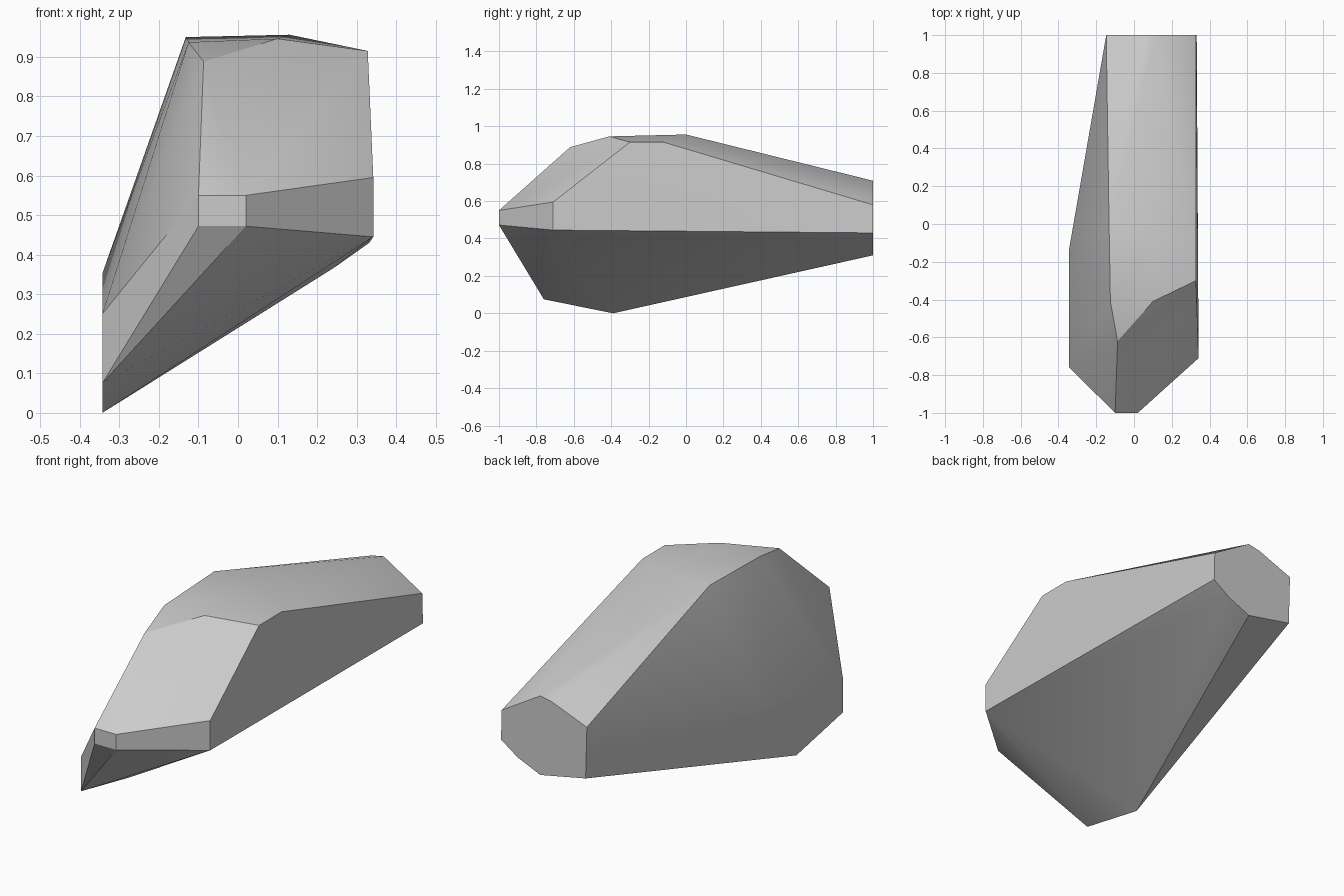
import bpy, bmesh, math

# Clear the default object
cube = bpy.data.objects.get("Cube")
if cube:
    bpy.data.objects.remove(cube, do_unlink=True)

# One plain grey material
GREY = (0.6, 0.6, 0.6, 1.0)
mat = bpy.data.materials.new("plain_grey")
mat.use_nodes = True
mat.diffuse_color = GREY
mat.node_tree.nodes["Principled BSDF"].inputs["Base Color"].default_value = GREY

# Cross-sections of the faceted body: y station -> (x, z) corners
sections = {
    -1.00: [(-0.10, 0.55), (0.02, 0.55), (0.02, 0.472), (-0.10, 0.472)],      # blunt nose
    -0.76: [(-0.343, 0.075), (-0.343, 0.25)],                                 # lower flank, front
    -0.71: [(0.342, 0.595), (0.342, 0.445)],                                  # shoulder
    -0.62: [(-0.087, 0.888)],                                                 # brow
    -0.41: [(-0.125, 0.937), (0.10, 0.946)],                                  # crown, front
    -0.39: [(-0.343, 0.0)],                                                   # lowest point
    -0.30: [(0.328, 0.915)],                                                  # side crest
    -0.13: [(-0.343, 0.352)],                                                 # lower flank, top
    -0.12: [(0.328, 0.915)],
    0.00: [(-0.132, 0.95), (0.13, 0.956)],                                    # crown, back
    1.00: [(0.328, 0.58), (0.113, 0.709), (0.047, 0.696), (-0.147, 0.62),     # tail end
           (-0.14, 0.36), (0.113, 0.31), (0.24, 0.365), (0.332, 0.43)],
}

# Skin the sections into a closed faceted shell
bm = bmesh.new()
for y, corners in sections.items():
    for x, z in corners:
        bm.verts.new((x, y, z))
bmesh.ops.convex_hull(bm, input=bm.verts[:])
loose = [v for v in bm.verts if not v.link_faces]
bmesh.ops.delete(bm, geom=loose, context='VERTS')

# Merge flat neighbours into clean polygons
bmesh.ops.dissolve_limit(bm, angle_limit=math.radians(1.5),
                         verts=bm.verts[:], edges=bm.edges[:])
bmesh.ops.recalc_face_normals(bm, faces=bm.faces[:])

mesh = bpy.data.meshes.new("faceted_body")
bm.to_mesh(mesh)
bm.free()
mesh.materials.append(mat)
body = bpy.data.objects.new("faceted_body", mesh)
bpy.context.scene.collection.objects.link(body)

# Soft shading over shallow facets, crisp main edges
bpy.ops.object.select_all(action='DESELECT')
body.select_set(True)
bpy.context.view_layer.objects.active = body
bpy.ops.object.shade_smooth_by_angle(angle=math.radians(30))
